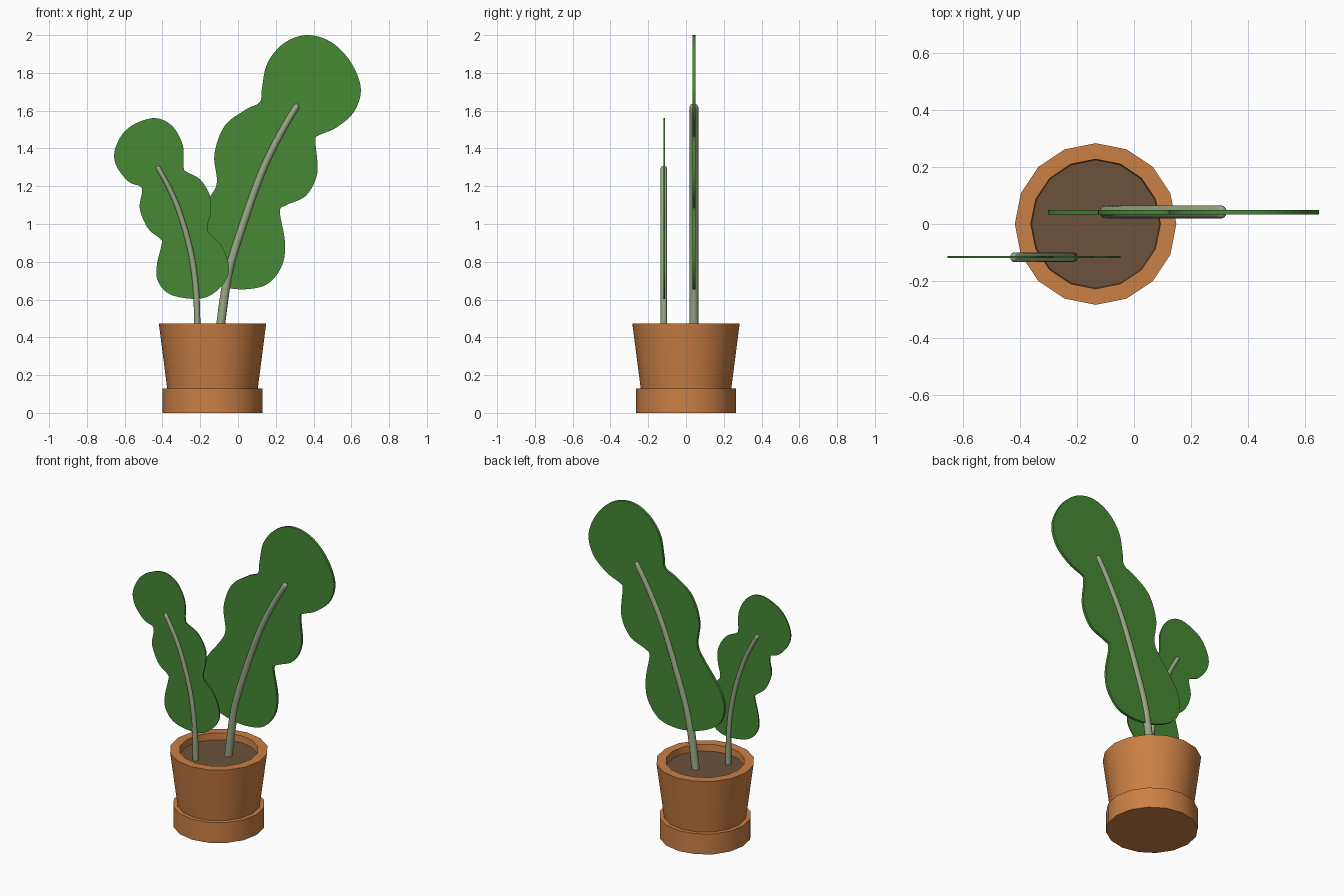
import bpy, bmesh, math
from mathutils import Vector

if "Cube" in bpy.data.objects:
    bpy.data.objects.remove(bpy.data.objects["Cube"])

PX, SIDES = -0.135, 16   # pot centre x, pot side count


def material(name, rgb):
    m = bpy.data.materials.new(name)
    m.diffuse_color = (*rgb, 1)
    m.use_nodes = True
    m.node_tree.nodes["Principled BSDF"].inputs["Base Color"].default_value = m.diffuse_color
    return m


TERRACOTTA = material("terracotta", (0.60, 0.215, 0.058))
SOIL = material("soil brown", (0.15, 0.085, 0.046))
LEAF = material("leaf green", (0.062, 0.25, 0.036))
STEM = material("pale stem green", (0.32, 0.39, 0.235))


def finish(bm, name, mat, angle=40):
    bmesh.ops.recalc_face_normals(bm, faces=bm.faces)
    me = bpy.data.meshes.new(name)
    bm.to_mesh(me)
    bm.free()
    ob = bpy.data.objects.new(name, me)
    bpy.context.collection.objects.link(ob)
    me.materials.append(mat)
    bpy.ops.object.select_all(action='DESELECT')
    ob.select_set(True)
    bpy.context.view_layer.objects.active = ob
    bpy.ops.object.shade_smooth_by_angle(angle=math.radians(angle))
    return ob


def skin(bm, rings):
    """Join successive vertex rings with quads and cap both ends."""
    n = len(rings[0])
    for a, b in zip(rings, rings[1:]):
        for i in range(n):
            bm.faces.new((a[i], a[(i + 1) % n], b[(i + 1) % n], b[i]))
    bm.faces.new(rings[0])
    bm.faces.new(rings[-1])


def lathe(name, profile, mat):
    bm = bmesh.new()
    rings = []
    for r, z in profile:
        rings.append([bm.verts.new((PX + r * math.cos(i * math.tau / SIDES),
                                    r * math.sin(i * math.tau / SIDES), z))
                      for i in range(SIDES)])
    skin(bm, rings)
    return finish(bm, name, mat)


def spline(pts, closed, steps=6):
    """Catmull-Rom curve through 2D points."""
    p = [Vector(q) for q in pts]
    n = len(p)
    if closed:
        get = lambda i: p[i % n]
    else:
        get = lambda i: p[max(0, min(n - 1, i))]
    out = []
    for i in range(n if closed else n - 1):
        a, b, c, d = (get(i + k) for k in (-1, 0, 1, 2))
        for s in range(steps):
            t = s / steps
            out.append(0.5 * (2 * b + (c - a) * t + (2 * a - 5 * b + 4 * c - d) * t * t
                              + (3 * b - a - 3 * c + d) * t ** 3))
    return out if closed else out + [p[-1]]


def leaf(name, pts, y, thick):
    bm = bmesh.new()
    line = spline(pts, True)
    rings = [[bm.verts.new((q.x, yy, q.y)) for q in line]
             for yy in (y - thick / 2, y + thick / 2)]
    skin(bm, rings)
    return finish(bm, name, LEAF)


def stem(name, pts, y, depth, w0, w1):
    bm = bmesh.new()
    line = spline(pts, False, 4)
    n = len(line)
    sections = []
    for i, q in enumerate(line):
        tan = (line[min(i + 1, n - 1)] - line[max(i - 1, 0)]).normalized()
        sections.append((q, tan, w0 + (w1 - w0) * i / (n - 1), depth))
    # rounded tip
    q, tan, w, d = sections[-1]
    for a in (35, 65):
        s, c = math.sin(math.radians(a)), math.cos(math.radians(a))
        sections.append((q + tan * w * s, tan, w * c, d * c))
    rings = []
    for q, tan, w, d in sections:
        ring = []
        for k in range(12):
            ang = k * math.tau / 12
            side = w * math.cos(ang)
            ring.append(bm.verts.new((q.x + tan.y * side, y + d * math.sin(ang),
                                      q.y - tan.x * side)))
        rings.append(ring)
    skin(bm, rings)
    return finish(bm, name, STEM, 50)


# pot, saucer and soil
lathe("saucer", [(0.265, 0), (0.265, 0.13), (0.20, 0.13)], TERRACOTTA)
lathe("pot", [(0.236, 0.10), (0.284, 0.472), (0.228, 0.472), (0.222, 0.39)], TERRACOTTA)
lathe("soil", [(0.222, 0.40), (0.226, 0.43)], SOIL)

# large leaf, wavy lobed outline (x, z)
leaf("large_leaf", [
    (0.36, 2.0), (0.24, 1.955), (0.155, 1.85), (0.127, 1.72), (0.115, 1.645), (0.04, 1.605),
    (-0.07, 1.52), (-0.125, 1.37), (-0.112, 1.22), (-0.155, 1.135), (-0.225, 1.045),
    (-0.285, 0.95), (-0.303, 0.86), (-0.275, 0.77), (-0.19, 0.705), (-0.07, 0.664),
    (0.05, 0.655), (0.16, 0.685), (0.235, 0.785), (0.248, 0.91), (0.222, 1.065),
    (0.255, 1.10), (0.36, 1.15), (0.42, 1.27), (0.41, 1.44), (0.43, 1.47), (0.52, 1.51),
    (0.615, 1.595), (0.65, 1.72), (0.595, 1.86), (0.49, 1.965)], 0.042, 0.016)

# small leaf
leaf("small_leaf", [
    (-0.455, 1.56), (-0.355, 1.525), (-0.293, 1.42), (-0.288, 1.30), (-0.27, 1.275),
    (-0.20, 1.235), (-0.148, 1.15), (-0.145, 1.06), (-0.162, 0.985), (-0.15, 0.95),
    (-0.085, 0.88), (-0.047, 0.77), (-0.072, 0.69), (-0.15, 0.62), (-0.245, 0.604),
    (-0.365, 0.63), (-0.425, 0.70), (-0.43, 0.78), (-0.405, 0.89), (-0.41, 0.92),
    (-0.475, 0.975), (-0.52, 1.08), (-0.508, 1.17), (-0.52, 1.20), (-0.58, 1.225),
    (-0.645, 1.31), (-0.65, 1.40), (-0.585, 1.505)], -0.116, 0.008)

# curved stems running through the leaves
stem("large_stem", [(-0.10, 0.40), (-0.053, 0.73), (0.026, 0.996), (0.127, 1.277),
                    (0.222, 1.473), (0.308, 1.62)], 0.042, 0.023, 0.024, 0.018)
stem("small_stem", [(-0.215, 0.40), (-0.222, 0.65), (-0.253, 0.864), (-0.311, 1.065),
                    (-0.364, 1.19), (-0.422, 1.295)], -0.117, 0.017, 0.017, 0.013)
